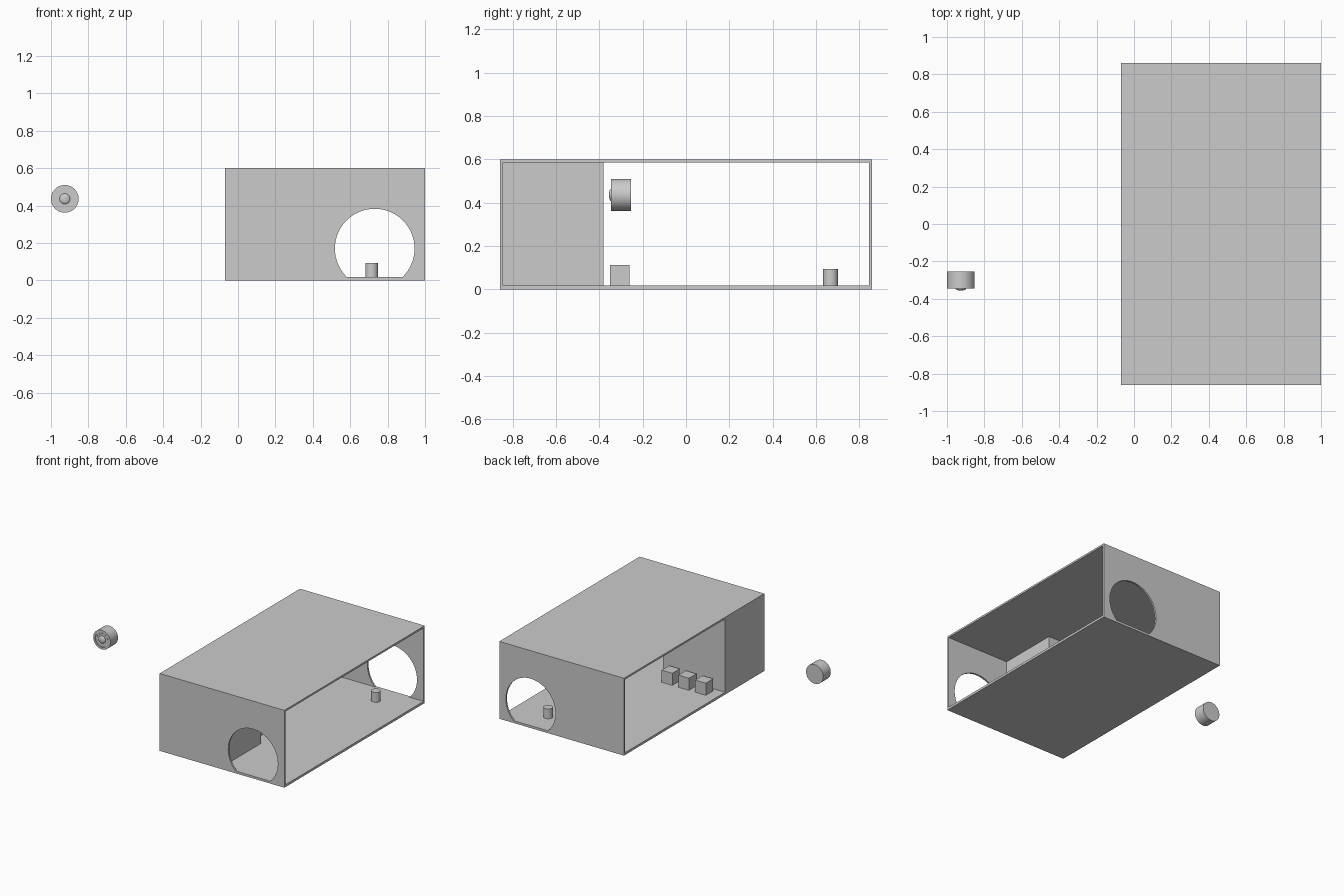
import bpy, bmesh, math
from mathutils import Matrix

if "Cube" in bpy.data.objects:
    bpy.data.objects.remove(bpy.data.objects["Cube"], do_unlink=True)

grey = bpy.data.materials.new("plain_grey")
grey.use_nodes = True
colour = (0.6, 0.6, 0.6, 1)
grey.diffuse_color = colour
grey.node_tree.nodes["Principled BSDF"].inputs["Base Color"].default_value = colour

X0, X1, Y, TOP = -0.07, 1.0, 0.86, 0.6
FLOOR, WALL = 0.018, 0.014


def finish(name, bm, smooth=False):
    bmesh.ops.recalc_face_normals(bm, faces=bm.faces)
    mesh = bpy.data.meshes.new(name)
    bm.to_mesh(mesh)
    bm.free()
    mesh.materials.append(grey)
    obj = bpy.data.objects.new(name, mesh)
    bpy.context.collection.objects.link(obj)
    if smooth:
        bpy.ops.object.select_all(action="DESELECT")
        obj.select_set(True)
        bpy.context.view_layer.objects.active = obj
        bpy.ops.object.shade_smooth_by_angle(angle=math.radians(35))
    return obj


def box(name, low, high):
    bm = bmesh.new()
    size = [b - a for a, b in zip(low, high)]
    mid = [(a + b) / 2 for a, b in zip(low, high)]
    bmesh.ops.create_cube(bm, size=1, matrix=Matrix.Translation(mid) @ Matrix.Diagonal((*size, 1)))
    return finish(name, bm)


def lathe(name, profile, centre, turn=Matrix(), steps=48):
    """Revolve (radius, height) points around the local z axis."""
    bm = bmesh.new()
    verts = [bm.verts.new((r, 0, h)) for r, h in profile]
    edges = [bm.edges.new(pair) for pair in zip(verts, verts[1:])]
    bmesh.ops.spin(bm, geom=verts + edges, axis=(0, 0, 1), cent=(0, 0, 0),
                   angle=math.tau, steps=steps, use_merge=True)
    bmesh.ops.remove_doubles(bm, verts=bm.verts, dist=1e-5)
    bm.transform(Matrix.Translation(centre) @ turn)
    return finish(name, bm, smooth=True)


def arched_wall(name, y):
    """End wall with a round opening cut off by the floor."""
    cx, cz, r, n = 0.731, 0.17, 0.213, 48
    low = math.asin((FLOOR - cz) / r)
    sweep = math.pi - 2 * low
    points = [(X1, FLOOR), (X1, TOP - WALL), (X0, TOP - WALL), (X0, FLOOR)]
    for i in range(n + 1):
        a = math.pi - low - sweep * i / n
        points.append((cx + r * math.cos(a), cz + r * math.sin(a)))
    bm = bmesh.new()
    face = bm.faces.new([bm.verts.new((x, y, z)) for x, z in points])
    new = bmesh.ops.extrude_face_region(bm, geom=[face])["geom"]
    moved = [v for v in new if isinstance(v, bmesh.types.BMVert)]
    bmesh.ops.translate(bm, verts=moved, vec=(0, WALL, 0))
    finish(name, bm)


# Shell, open along both long sides
box("floor", (X0, -Y, 0), (X1, Y, FLOOR))
box("roof", (X0, -Y, TOP - WALL), (X1, Y, TOP))
arched_wall("front_wall", -Y)
arched_wall("back_wall", Y - WALL)

# Closed compartment in the front corner
box("corner_compartment", (X0, -Y + WALL, FLOOR), (0.465, -0.38, TOP - WALL))

# Row of cubes beside the compartment
for i in range(3):
    x = 0.012 + 0.144 * i
    box(f"cube_block_{i + 1}", (x, -0.351, FLOOR), (x + 0.091, -0.26, 0.112))

# Small post near the back opening
lathe("post", [(0, 0), (0.034, 0), (0.034, 0.076), (0, 0.076)], (0.715, 0.668, FLOOR))

# Separate round knob with a recessed face and domed button, facing front
forward = Matrix.Rotation(math.pi / 2, 4, "X")
KX, KZ = -0.926, 0.436
lathe("knob", [(0, 0), (0.074, 0), (0.074, 0.092), (0.058, 0.092), (0.058, 0.086), (0, 0.086)],
      (KX, -0.254, KZ), forward)
dome = [(0.028 * math.cos(a), 0.006 + 0.01 * math.sin(a))
        for a in (math.pi / 2 * i / 6 for i in range(7))]
lathe("knob_button", [(0.028, 0)] + dome, (KX, -0.34, KZ), forward)

# Small studs over the upper part of the knob face
for i in range(5):
    a = math.radians(20 + 35 * i)
    lathe(f"knob_stud_{i + 1}", [(0.005, 0), (0.005, 0.005), (0, 0.005)],
          (KX + 0.045 * math.cos(a), -0.34, KZ + 0.045 * math.sin(a)), forward, 12)
